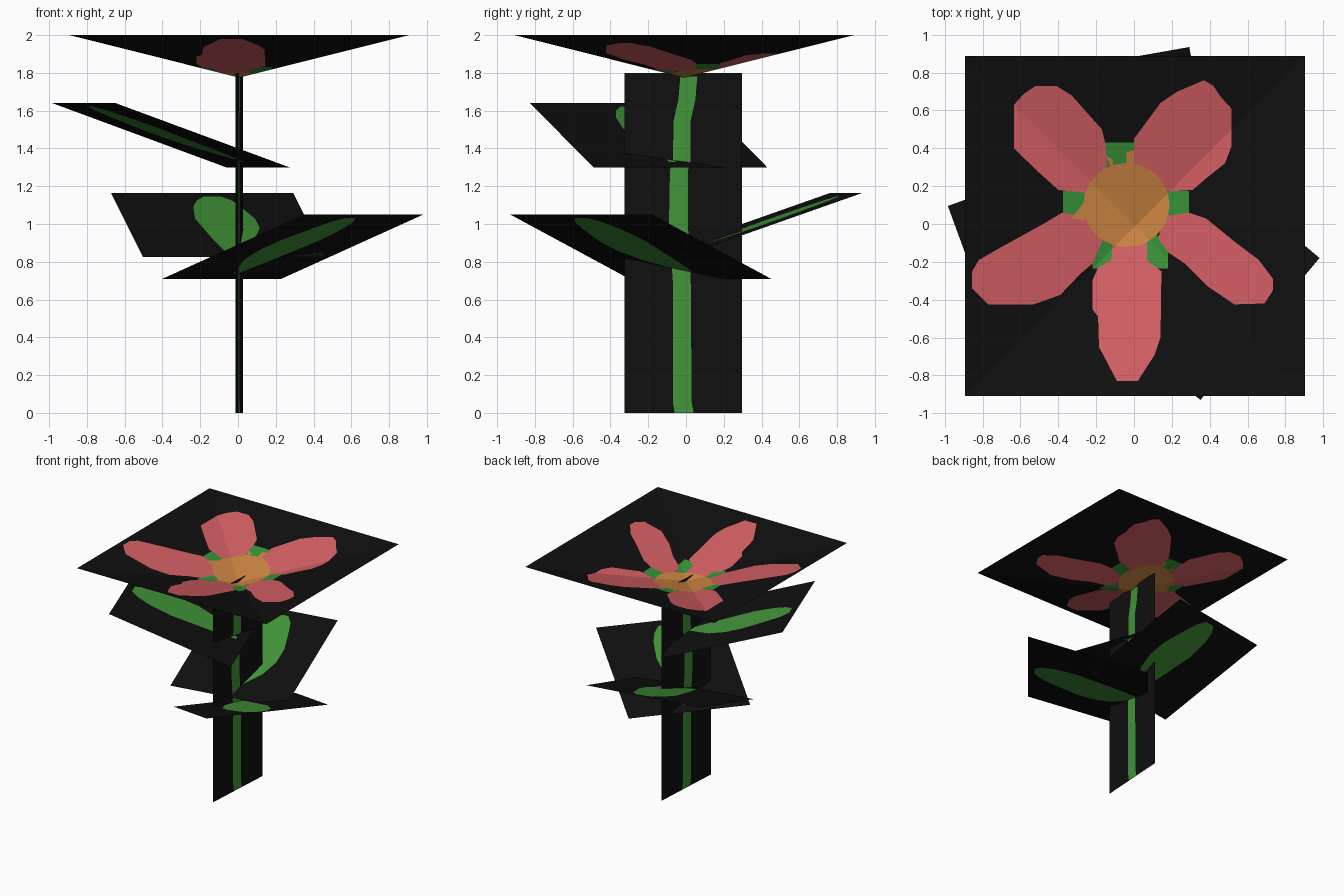
import bpy
from math import sin, cos, radians, pi
from mathutils import Vector
from mathutils.geometry import delaunay_2d_cdt

if "Cube" in bpy.data.objects:
    bpy.data.objects.remove(bpy.data.objects["Cube"])


def material(name, rgb):
    lin = [((c / 255 + 0.055) / 1.055) ** 2.4 if c > 10 else c / 255 / 12.92 for c in rgb]
    m = bpy.data.materials.new(name)
    m.diffuse_color = (*lin, 1)
    m.use_nodes = True
    m.node_tree.nodes["Principled BSDF"].inputs["Base Color"].default_value = m.diffuse_color
    return m


BLACK = material("black_card", (15, 15, 15))
GREEN = material("leaf_green", (66, 150, 57))
SEPAL = material("sepal_green", (55, 145, 56))
PINK = material("petal_pink", (212, 95, 100))
ORANGE = material("centre_orange", (206, 133, 66))


def inside(p, poly):
    hit = False
    for a, b in zip(poly, poly[1:] + poly[:1]):
        if (a[1] > p.y) != (b[1] > p.y):
            if p.x < a[0] + (p.y - a[1]) * (b[0] - a[0]) / (b[1] - a[1]):
                hit = not hit
    return hit


def painted_card(name, corners, patches, place, folds=()):
    """Flat black card with coloured outlines cut into it, then placed in 3D."""
    pts, edges = [], []
    for poly in [corners] + [p for _, p in patches]:
        n, k = len(pts), len(poly)
        pts += [Vector(p) for p in poly]
        edges += [(n + i, n + (i + 1) % k) for i in range(k)]
    edges += folds
    verts, _, faces, *_ = delaunay_2d_cdt(pts, edges, [], 0, 1e-5)
    mats = [BLACK]
    for m, _ in patches:
        if m not in mats:
            mats.append(m)
    mesh = bpy.data.meshes.new(name)
    mesh.from_pydata([place(v.x, v.y) for v in verts], [], faces)
    for m in mats:
        mesh.materials.append(m)
    # the last patch that holds the face centre wins
    for face, poly in zip(faces, mesh.polygons):
        c = sum((verts[i] for i in face), Vector((0, 0))) / len(face)
        for m, outline in patches:
            if inside(c, outline):
                poly.material_index = mats.index(m)
    obj = bpy.data.objects.new(name, mesh)
    bpy.context.collection.objects.link(obj)
    return obj


def rect(x0, y0, x1, y1):
    return [(x0, y0), (x1, y0), (x1, y1), (x0, y1)]


def band(rows):
    """Outline from rows of (height, left, right)."""
    return [(a, h) for h, a, b in rows] + [(b, h) for h, a, b in reversed(rows)]


# stem: one upright card, turned slightly about z
stem_rows = [(0.0, -0.06, 0.04), (0.06, -0.07, 0.03), (0.7, -0.07, 0.025), (1.0, -0.09, 0.01),
             (1.28, -0.085, 0.01), (1.34, -0.07, 0.025), (1.55, -0.065, 0.025),
             (1.66, -0.04, 0.05), (1.78, -0.03, 0.06)]
painted_card("stem", rect(-0.325, 0, 0.297, 1.8), [(GREEN, band(stem_rows))],
             lambda y, z: (0.0065 + 0.06 * (y + 0.014), y, z))

# leaves: three tilted square cards round the stem
leaf_rows = [(0.08, 0.0, 0.03), (0.15, -0.05, 0.045), (0.3, -0.165, 0.07), (0.45, -0.215, 0.088),
             (0.6, -0.215, 0.107), (0.78, -0.17, 0.085), (0.88, -0.14, 0.05), (0.945, -0.09, 0.0)]
SIDE = 0.98
for name, angle, cx, cy, z0 in (("lower_leaf", -40, -0.085, 0.075, 0.71),
                                ("middle_leaf", 100, -0.02, -0.115, 0.825),
                                ("upper_leaf", 200, 0.105, -0.03, 1.30)):
    c, s = cos(radians(angle)), sin(radians(angle))
    painted_card(name, rect(-SIDE / 2, 0, SIDE / 2, 1), [(GREEN, band(leaf_rows))],
                 lambda v, u: (cx + c * SIDE * u - s * v, cy + s * SIDE * u + c * v, z0 + 0.34 * u))

# blossom: shallow upturned pyramid with petals, sepals and centre
front_petal = [(-0.11, -0.08), (-0.12, -0.19), (-0.19, -0.23), (-0.22, -0.3), (-0.22, -0.45),
               (-0.19, -0.49), (-0.185, -0.65), (-0.09, -0.83), (0.02, -0.83), (0.11, -0.69),
               (0.14, -0.6), (0.145, -0.25), (0.07, -0.19), (0.07, -0.08)]
right_petal = [(0.15, 0.04), (0.29, 0.06), (0.38, 0.03), (0.54, -0.10), (0.66, -0.19),
               (0.735, -0.29), (0.735, -0.35), (0.69, -0.42), (0.53, -0.425), (0.39, -0.33),
               (0.27, -0.21), (0.18, -0.15), (0.13, -0.08)]
left_petal = [(-0.2, 0.03), (-0.38, 0.06), (-0.48, 0.0), (-0.68, -0.11), (-0.82, -0.19),
              (-0.855, -0.25), (-0.855, -0.34), (-0.77, -0.425), (-0.53, -0.425),
              (-0.39, -0.375), (-0.28, -0.26), (-0.22, -0.21), (-0.15, -0.05)]
back_left_petal = [(-0.14, 0.25), (-0.15, 0.42), (-0.17, 0.5), (-0.33, 0.68), (-0.41, 0.73),
                   (-0.52, 0.73), (-0.58, 0.69), (-0.635, 0.63), (-0.635, 0.4), (-0.5, 0.27),
                   (-0.40, 0.18), (-0.22, 0.16)]
back_right_petal = [(0.0, 0.25), (0.0, 0.45), (0.14, 0.64), (0.23, 0.70), (0.37, 0.76),
                    (0.42, 0.73), (0.46, 0.67), (0.515, 0.61), (0.515, 0.41), (0.48, 0.32),
                    (0.38, 0.24), (0.31, 0.18), (0.15, 0.17)]
sepals = [rect(-0.15, 0.27, 0.0, 0.43), rect(-0.375, 0.03, -0.22, 0.175), rect(0.15, 0.04, 0.29, 0.175),
          rect(-0.22, -0.235, -0.11, -0.06), rect(0.07, -0.235, 0.18, -0.06)]
nubs = [[(-0.33, 0.03), (-0.26, 0.02), (-0.26, 0.12)], [(-0.15, 0.36), (-0.11, 0.28), (-0.11, 0.34)],
        [(-0.04, 0.3), (0.0, 0.3), (0.0, 0.39), (-0.04, 0.38)]]
disc = [(-0.04 + 0.228 * cos(i * pi / 12), 0.10 + 0.222 * sin(i * pi / 12)) for i in range(24)]
petals = [front_petal, right_petal, left_petal, back_left_petal, back_right_petal]
patches = ([(SEPAL, p) for p in sepals] + [(PINK, p) for p in petals]
           + [(ORANGE, p) for p in nubs + [disc]])
MX, MY, HALF = 0.006, -0.01, 0.899
painted_card("blossom", rect(MX - HALF, MY - HALF, MX + HALF, MY + HALF), patches,
             lambda x, y: (x, y, 1.775 + 0.225 * max(abs(x - MX), abs(y - MY)) / HALF),
             folds=[(0, 2), (1, 3)])
